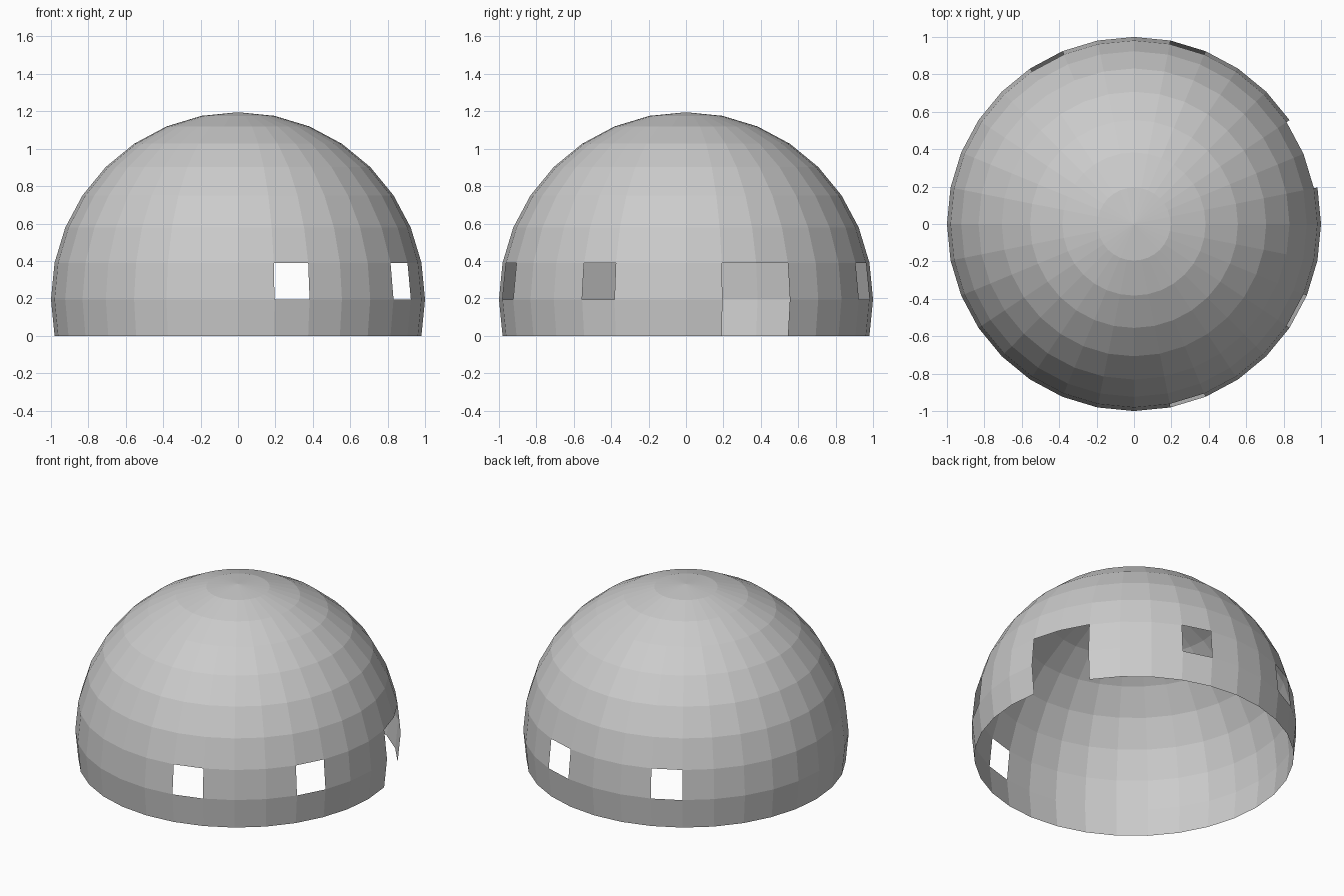
import bpy, bmesh, math

if "Cube" in bpy.data.objects:
    bpy.data.objects.remove(bpy.data.objects["Cube"])

STEP = math.radians(11.25)      # 32 segments, 16 rings
LIFT = math.sin(STEP)           # lowest ring sits on the ground

# Faceted dome: sphere with the part below the lowest ring removed
bm = bmesh.new()
bmesh.ops.create_uvsphere(bm, u_segments=32, v_segments=16, radius=1)
low = [v for v in bm.verts if v.co.z < -LIFT - 0.01]
bmesh.ops.delete(bm, geom=low, context='VERTS')
bmesh.ops.translate(bm, verts=bm.verts, vec=(0, 0, LIFT))

# Openings as (segment, band): band 0 touches the ground
door = {(1, 0), (2, 0), (1, 1), (2, 1)}
windows = {(6, 1), (10, 1), (25, 1), (29, 1)}


def cell(face):
    c = face.calc_center_median()
    segment = int((math.atan2(c.y, c.x) % math.tau) / STEP)
    return segment, int(c.z / LIFT)


holes = [f for f in bm.faces if cell(f) in door | windows]
bmesh.ops.delete(bm, geom=holes, context='FACES')

mesh = bpy.data.meshes.new("dome_shell")
bm.to_mesh(mesh)
bm.free()
bpy.context.collection.objects.link(bpy.data.objects.new("dome_shell", mesh))
